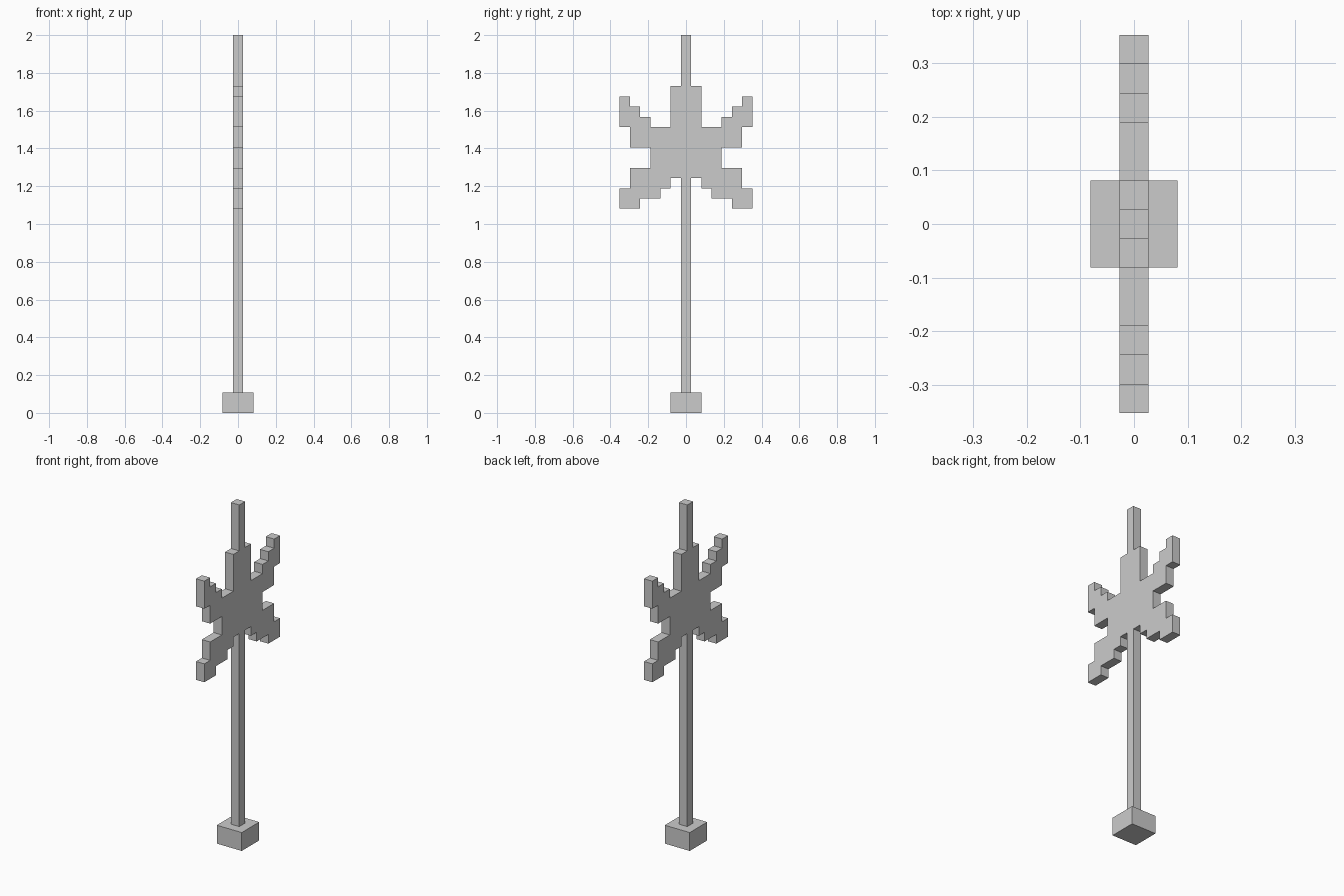
import bpy, bmesh

if "Cube" in bpy.data.objects:
    bpy.data.objects.remove(bpy.data.objects["Cube"])

U = 2 / 37  # one block of the grid


def finish(name, bm):
    bmesh.ops.recalc_face_normals(bm, faces=bm.faces)
    mesh = bpy.data.meshes.new(name)
    bm.to_mesh(mesh)
    bm.free()
    obj = bpy.data.objects.new(name, mesh)
    bpy.context.collection.objects.link(obj)
    return obj


# Base block: 3 x 3 x 2 grid units
bm = bmesh.new()
bmesh.ops.create_cube(bm, size=1)
bmesh.ops.scale(bm, vec=(3 * U, 3 * U, 2 * U), verts=bm.verts)
bmesh.ops.translate(bm, vec=(0, 0, U), verts=bm.verts)
finish("base", bm)

# Pole with stepped head: half outline (y, z) in grid units, mirrored across y
half = [
    (.5, 2), (.5, 23), (1.5, 23), (1.5, 22), (2.5, 22), (2.5, 21),
    (4.5, 21), (4.5, 20), (6.5, 20), (6.5, 22), (5.5, 22), (5.5, 24),   # lower arm
    (3.5, 24), (3.5, 26), (5.5, 26), (5.5, 28),                         # waist
    (6.5, 28), (6.5, 31), (5.5, 31), (5.5, 30), (4.5, 30), (4.5, 29),   # upper arm
    (3.5, 29), (3.5, 28), (1.5, 28), (1.5, 32), (.5, 32), (.5, 37),     # crown and tip
]
outline = half + [(-y, z) for y, z in reversed(half)]
bm = bmesh.new()
face = bm.faces.new([bm.verts.new((-U / 2, y * U, z * U)) for y, z in outline])
ext = bmesh.ops.extrude_face_region(bm, geom=[face], use_keep_orig=True)
moved = [v for v in ext["geom"] if isinstance(v, bmesh.types.BMVert)]
bmesh.ops.translate(bm, vec=(U, 0, 0), verts=moved)
finish("pole_and_stepped_head", bm)
